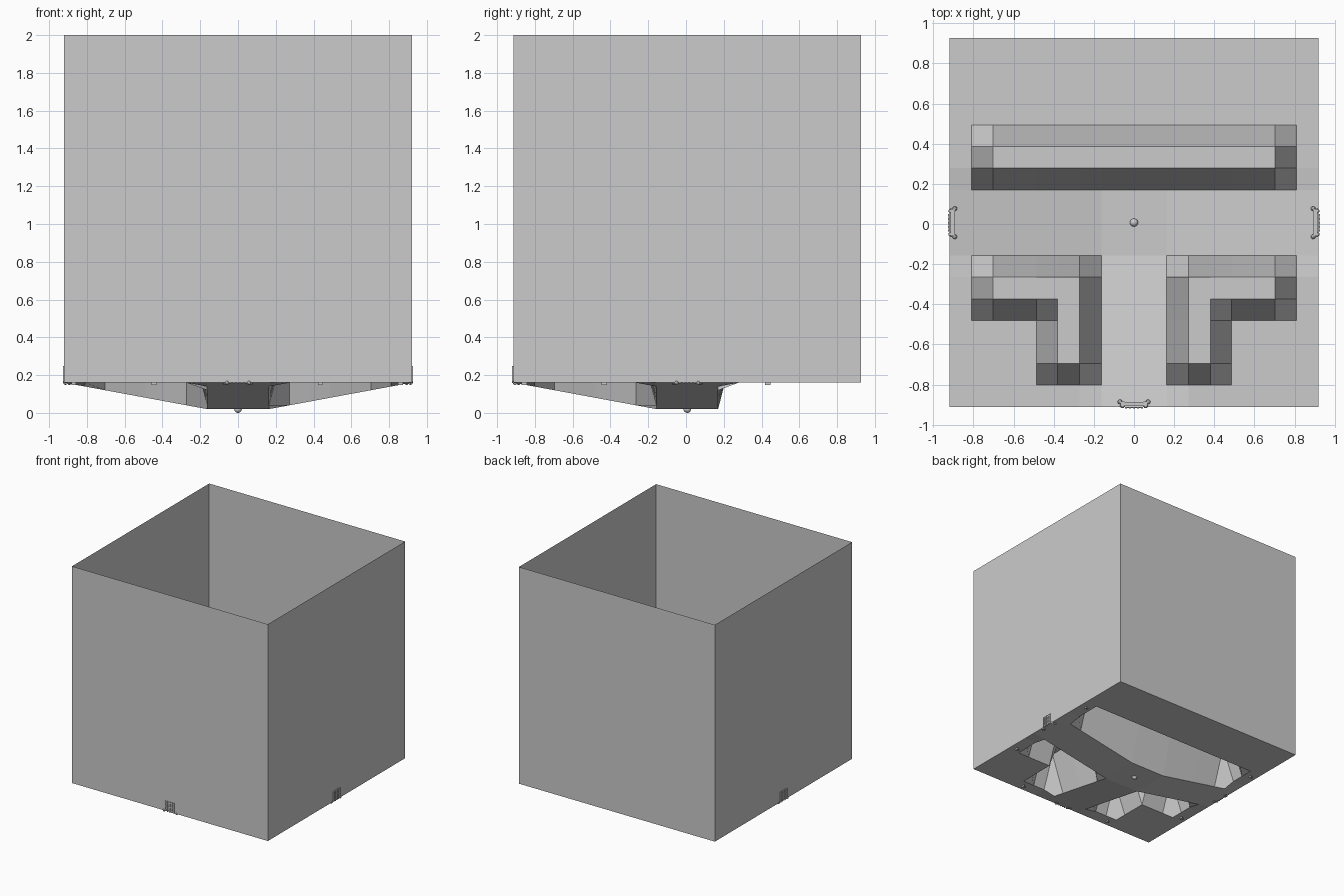
import bpy, bmesh, math
from mathutils import Matrix, Vector

cube = bpy.data.objects.get("Cube")
if cube:
    bpy.data.objects.remove(cube, do_unlink=True)

HALF, Y0 = 0.92, 0.007          # half width of the box, centre offset
FLOOR, TOP, LOW, BUMP = 0.16, 2.0, 0.02, 0.44
STEPS = [0.163, 0.272, 0.38, 0.487, 0.703, 0.81, HALF]
GRID = [-s for s in reversed(STEPS)] + STEPS

grey = bpy.data.materials.new("light_grey")
grey.use_nodes = True
colour = (0.6, 0.6, 0.6, 1)
grey.diffuse_color = colour
grey.node_tree.nodes["Principled BSDF"].inputs["Base Color"].default_value = colour


def finish(bm, name):
    mesh = bpy.data.meshes.new(name)
    bm.to_mesh(mesh)
    bm.free()
    mesh.materials.append(grey)
    obj = bpy.data.objects.new(name, mesh)
    bpy.context.collection.objects.link(obj)
    return obj


def add_box(bm, centre, size):
    mat = Matrix.Translation(centre) @ Matrix.Diagonal((*size, 1))
    bmesh.ops.create_cube(bm, size=1, matrix=mat)


# Floor: sunken T-shaped channels and raised hollow blocks
def height(x, y):
    a = abs(x)
    road, inner, outer, end = STEPS[0], STEPS[1], STEPS[2], STEPS[4]
    e = 0.001
    on_strip = lambda v: inner - e < v < outer + e
    if y > 0:
        raised = on_strip(y) and a < end + e
    else:
        raised = ((on_strip(-y) and inner - e < a < end + e)
                  or (on_strip(a) and inner - e < -y < end + e))
    if raised:
        return BUMP
    if abs(y) < road + e:
        along = a
    elif a < road + e and y < 0:
        along = -y
    else:
        return FLOOR
    t = max(0, (along - road) / (HALF - road))
    return LOW + (FLOOR - LOW) * t


bm = bmesh.new()
rows = [[bm.verts.new((x, y + Y0, height(x, y))) for x in GRID] for y in GRID]
for r0, r1 in zip(rows, rows[1:]):
    for i in range(len(GRID) - 1):
        bm.faces.new((r0[i], r0[i + 1], r1[i + 1], r1[i]))
finish(bm, "floor_panel")

# Four thin walls, open at the top
bm = bmesh.new()
corners = [(-HALF, -HALF), (HALF, -HALF), (HALF, HALF), (-HALF, HALF)]
low = [bm.verts.new((x, y + Y0, FLOOR)) for x, y in corners]
high = [bm.verts.new((x, y + Y0, TOP)) for x, y in corners]
for i in range(4):
    j = (i + 1) % 4
    bm.faces.new((low[i], low[j], high[j], high[i]))
finish(bm, "box_walls")

# Drain ball in the middle of the channels
bm = bmesh.new()
bmesh.ops.create_uvsphere(bm, u_segments=20, v_segments=12, radius=0.02,
                          matrix=Matrix.Translation((0, Y0, 0.02)))
for f in bm.faces:
    f.smooth = True
finish(bm, "drain_ball")

# Small three-sided pegs under the floor
for side in (-1, 1):
    for n, (x, y) in enumerate([(0.865, 0.43), (0.865, -0.435), (0.44, -0.86)]):
        bm = bmesh.new()
        mat = (Matrix.Translation((side * x, y + Y0 - 0.004, 0.154))
               @ Matrix.Rotation(math.pi / 2, 4, "Z"))
        bmesh.ops.create_cone(bm, cap_ends=True, segments=3, radius1=0.017,
                              radius2=0.017, depth=0.015, matrix=mat)
        finish(bm, f"peg_{'left' if side > 0 else 'right'}_{n + 1}")


# Slatted clips at the bottom of three walls
def clip(name, angle):
    bm = bmesh.new()
    for i in range(5):
        add_box(bm, ((i - 2) * 0.02, -0.923, 0.203), (0.008, 0.008, 0.088))
    for z in (0.17, 0.203, 0.236):
        add_box(bm, (0, -0.922, z), (0.085, 0.006, 0.007))
    add_box(bm, (0, -0.905, 0.165), (0.1, 0.02, 0.012))
    for s in (-1, 1):
        # curled foot on each end
        add_box(bm, (s * 0.057, -0.903, 0.163), (0.02, 0.022, 0.022))
        for x, y in ((0.07, -0.893), (0.058, -0.913)):
            bmesh.ops.create_icosphere(bm, subdivisions=2, radius=0.012,
                                       matrix=Matrix.Translation((s * x, y, 0.16)))
    bmesh.ops.transform(bm, verts=bm.verts, matrix=(
        Matrix.Translation((0, Y0, 0)) @ Matrix.Rotation(angle, 4, "Z")))
    finish(bm, name)


clip("front_clip", 0)
clip("left_clip", math.pi / 2)
clip("right_clip", -math.pi / 2)
